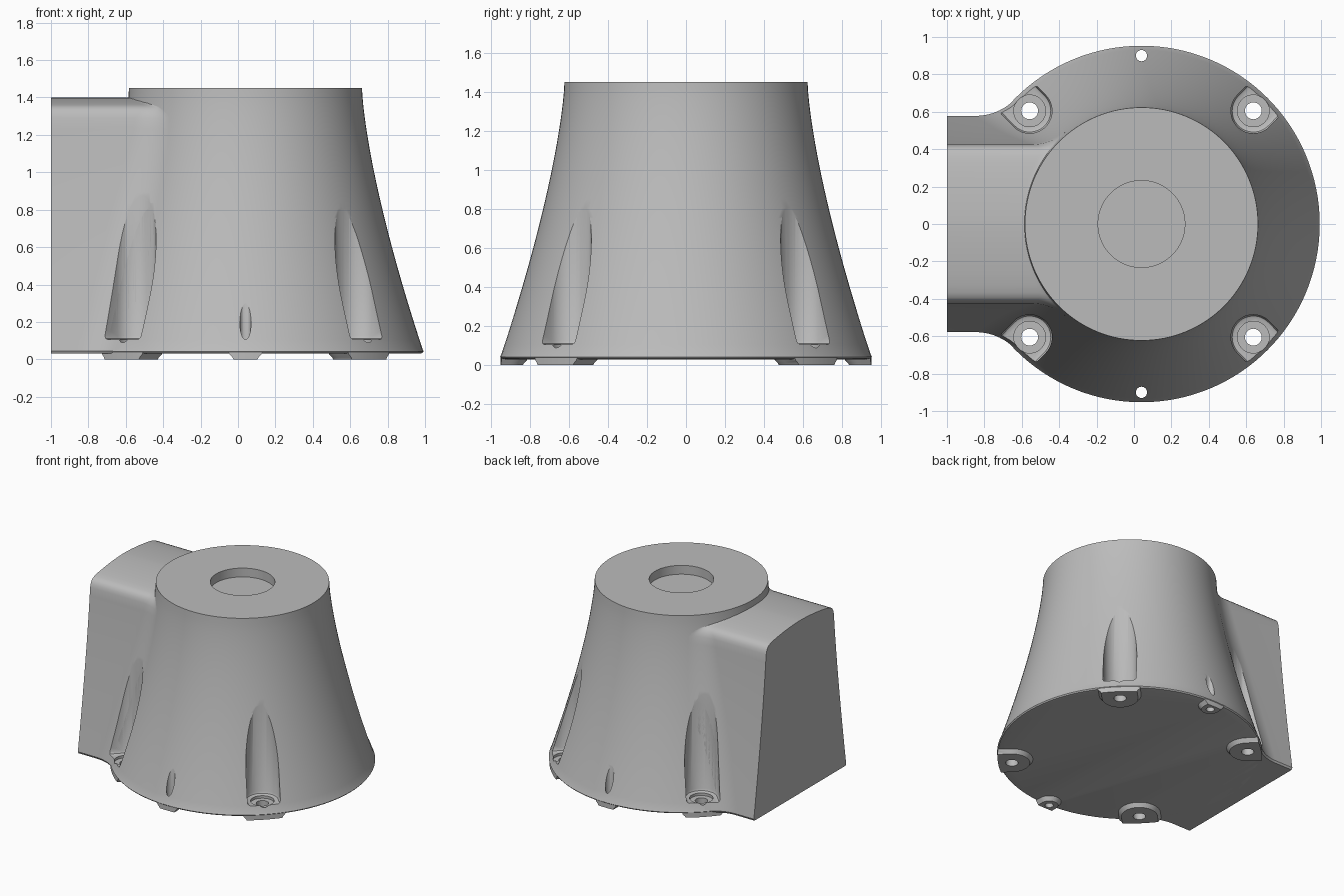
import bpy, bmesh, math
from math import sin, cos, pi, sqrt, atan2

AXIS = 0.04      # x of the round body's axis
HEIGHT = 1.45
BASE = 0.03      # underside height, pads reach below it

if "Cube" in bpy.data.objects:
    bpy.data.objects.remove(bpy.data.objects["Cube"])

grey = bpy.data.materials.new("light_grey")
grey.use_nodes = True
grey.diffuse_color = (0.5, 0.5, 0.5, 1)
grey.node_tree.nodes["Principled BSDF"].inputs["Base Color"].default_value = (0.5, 0.5, 0.5, 1)


def flare(z):
    """Radius of the round body at a height."""
    return 0.623 + 0.342 * (1 - z / HEIGHT) ** 1.42


def loft(name, rings):
    """Closed solid through rings of equal point count."""
    bm = bmesh.new()
    rows = [[bm.verts.new(p) for p in ring] for ring in rings]
    n = len(rows[0])
    for a, b in zip(rows, rows[1:]):
        for i in range(n):
            j = (i + 1) % n
            bm.faces.new((a[i], a[j], b[j], b[i]))
    bm.faces.new(rows[0])
    bm.faces.new(rows[-1])
    bmesh.ops.recalc_face_normals(bm, faces=bm.faces)
    mesh = bpy.data.meshes.new(name)
    bm.to_mesh(mesh)
    bm.free()
    mesh.materials.append(grey)
    ob = bpy.data.objects.new(name, mesh)
    bpy.context.collection.objects.link(ob)
    return ob


def circle(x, y, z, r, n):
    return [(x + r * cos(2 * pi * i / n), y + r * sin(2 * pi * i / n), z) for i in range(n)]


def slot(x, y, z, r, length=0.4, n=24):
    """Outline round at (x, y) and open outwards from the body axis."""
    a = atan2(y, x - AXIS)
    pts = [(x + r * cos(a + pi / 2 + pi * i / n), y + r * sin(a + pi / 2 + pi * i / n), z)
           for i in range(n + 1)]
    dx, dy = length * cos(a), length * sin(a)
    return pts + [(pts[-1][0] + dx, pts[-1][1] + dy, z), (pts[0][0] + dx, pts[0][1] + dy, z)]


def boolean(ob, tool, operation="DIFFERENCE"):
    mod = ob.modifiers.new("cut", "BOOLEAN")
    mod.operation = operation
    mod.solver = "EXACT"
    mod.object = tool
    bpy.context.view_layer.objects.active = ob
    bpy.ops.object.modifier_apply(modifier=mod.name)


# Round flared body with a shallow recess in its top
profile = [(0.93, BASE), (0.946, 0.034), (0.953, 0.043)]
profile += [(flare(z), z) for z in [0.055 + (HEIGHT - 0.055) * i / 28 for i in range(29)]]
profile += [(0.232, HEIGHT), (0.232, HEIGHT - 0.07)]
body = loft("flared_body", [circle(AXIS, 0, z, r, 128) for r, z in profile])


# Flat-ended side housing, blended into the body by fillets
def housing_ring(z, half, fillet, inset=0.0):
    r = flare(z) - inset
    half -= inset
    xc = AXIS - sqrt((r + fillet) ** 2 - (half + fillet) ** 2)
    yc = half + fillet
    end = atan2(-yc, AXIS - xc)
    side = [(-1, half)]
    for i in range(15):
        a = -pi / 2 + (end + pi / 2) * i / 14
        side.append((xc + fillet * cos(a), yc + fillet * sin(a)))
    return [(x, y, z) for x, y in side] + [(x, -y, z) for x, y in reversed(side)]


rings = [housing_ring(BASE, 0.585, 0.3, 0.015)]
for i in range(23):
    z = 0.045 + 1.245 * i / 22
    half = 0.415 + 0.17 * (1 - z / HEIGHT) ** 1.3
    rings.append(housing_ring(z, half, 0.28 + 0.12 * sin(pi * z / 1.3)))
for z, half, fillet in [(1.315, 0.418, 0.22), (1.335, 0.408, 0.16), (1.35, 0.392, 0.11),
                        (1.36, 0.367, 0.08), (1.37, 0.325, 0.06), (1.38, 0.26, 0.045),
                        (1.39, 0.18, 0.035), (1.397, 0.09, 0.03), (1.4, 0.02, 0.03)]:
    rings.append(housing_ring(z, half, fillet))
housing = loft("side_housing", rings)

# Places of the screws and the locating holes
screws = [(AXIS + sx * 0.598, sy * 0.605) for sx in (-1, 1) for sy in (-1, 1)]
locators = [(AXIS, -0.9), (AXIS, 0.9)]

# Foot pads under each hole, trimmed to the body's outline
trim = loft("pad_trim", [circle(AXIS, 0, z, 0.95, 128) for z in (-0.1, 0.1)])
pads = []
for name, places, r in (("screw_pad", screws, 0.13), ("locator_pad", locators, 0.065)):
    for x, y in places:
        pad = loft(name, [slot(x, y, 0, r), slot(x, y, 0.01, r + 0.004),
                          slot(x, y, BASE - 0.004, r + 0.02), slot(x, y, 0.04, r + 0.025)])
        boolean(pad, trim, "INTERSECT")
        pads.append(pad)

# Cutters: open screw pockets, counterbores and through holes
pockets, holes = [], []
for x, y in screws:
    pockets.append(loft("pocket_cutter", [slot(x, y, 0.105, 0.1), slot(x, y, 0.111, 0.113),
                                          slot(x, y, 0.125, 0.12), slot(x, y, 1.2, 0.12)]))
    pockets.append(loft("counterbore_cutter", [circle(x, y, z, 0.085, 40) for z in (0.085, 0.2)]))
    holes.append(loft("screw_hole_cutter", [circle(x, y, z, 0.045, 32) for z in (-0.1, 0.15)]))
for x, y in locators:
    holes.append(loft("locator_cutter", [circle(x, y, z, 0.03, 32) for z in (-0.1, 0.5)]))

for ob in (body, housing):
    for tool in pockets + holes:
        if ob is body or tool.data.vertices[0].co.x < 0:
            boolean(ob, tool)
for pad, tool in zip(pads, holes):
    boolean(pad, tool)
for tool in pockets + holes + [trim]:
    bpy.data.objects.remove(tool)

# Smooth shading with crisp edges
bpy.ops.object.select_all(action="DESELECT")
for ob in [body, housing] + pads:
    ob.select_set(True)
bpy.context.view_layer.objects.active = body
bpy.ops.object.shade_smooth_by_angle(angle=math.radians(30))
